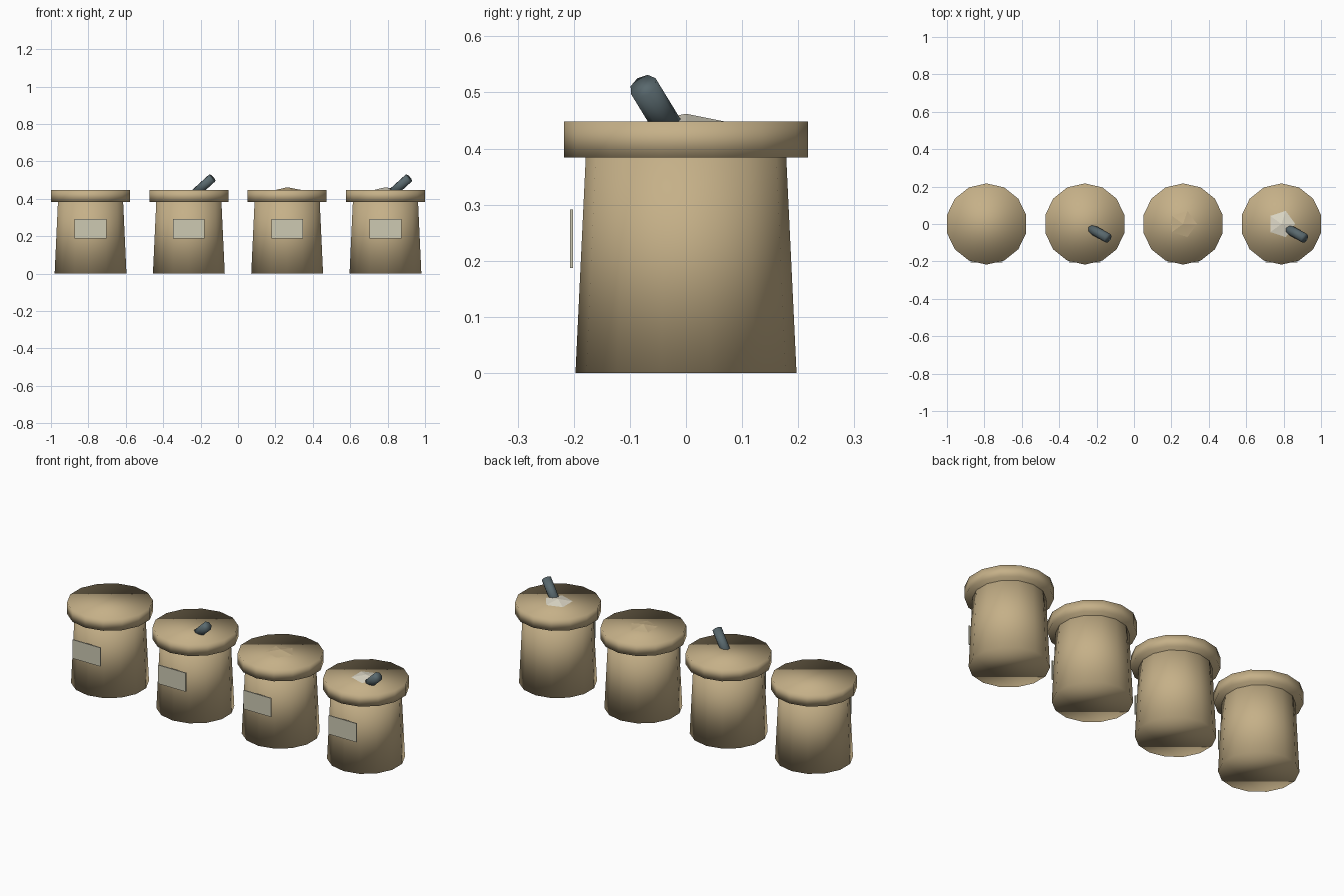
import bpy, math
from mathutils import Vector

if "Cube" in bpy.data.objects:
    bpy.data.objects.remove(bpy.data.objects["Cube"])


def material(name, rgb):
    m = bpy.data.materials.new(name)
    m.diffuse_color = (*rgb, 1)
    m.use_nodes = True
    m.node_tree.nodes["Principled BSDF"].inputs["Base Color"].default_value = m.diffuse_color
    return m


CLAY = material("tan clay", (0.56, 0.435, 0.246))
PAPER = material("pale label", (0.61, 0.585, 0.45))
FLOUR = material("off white powder", (0.74, 0.70, 0.58))
STEEL = material("dark steel", (0.10, 0.14, 0.155))


def finish(name, mat, smooth):
    ob = bpy.context.object
    ob.name = name
    ob.data.materials.append(mat)
    if smooth:
        bpy.ops.object.shade_smooth()
    return ob


def frustum(name, mat, sides, r1, r2, z1, z2, x, smooth=True, turn=0.0):
    bpy.ops.mesh.primitive_cone_add(vertices=sides, radius1=r1, radius2=r2, depth=z2 - z1,
                                    location=(x, 0, (z1 + z2) / 2), rotation=(0, 0, turn))
    return finish(name, mat, smooth)


def rod(name, mat, a, b, r):
    a, b = Vector(a), Vector(b)
    d = b - a
    bpy.ops.mesh.primitive_cylinder_add(vertices=8, radius=r, depth=d.length, location=(a + b) / 2,
                                        rotation=d.to_track_quat('Z', 'Y').to_euler())
    return finish(name, mat, True)


SPACING = 0.5256
mounds = {2: CLAY, 3: FLOUR}   # jars filled above the rim
scoops = (1, 3)                # jars with a scoop handle

for i in range(4):
    x = (i - 1.5) * SPACING
    # tapered jar body and wide rim
    frustum(f"jar_body_{i}", CLAY, 14, 0.197, 0.177, 0, 0.42, x)
    frustum(f"jar_rim_{i}", CLAY, 14, 0.217, 0.217, 0.384, 0.448, x)
    # label plate standing just off the front
    bpy.ops.mesh.primitive_cube_add(size=1, location=(x, -0.204, 0.239))
    bpy.context.object.scale = (0.17, 0.006, 0.104)
    finish(f"label_{i}", PAPER, False)
    # low five-sided heap
    if i in mounds:
        frustum(f"heap_{i}", mounds[i], 5, 0.079, 0, 0.447, 0.462, x, False, -math.pi / 2)
    # leaning scoop handle
    if i in scoops:
        tip = Vector((x + 0.124, -0.076, 0.511))
        rod(f"scoop_handle_{i}", STEEL, tip - 0.14 * Vector((0.684, -0.38, 0.622)), tip, 0.026)
